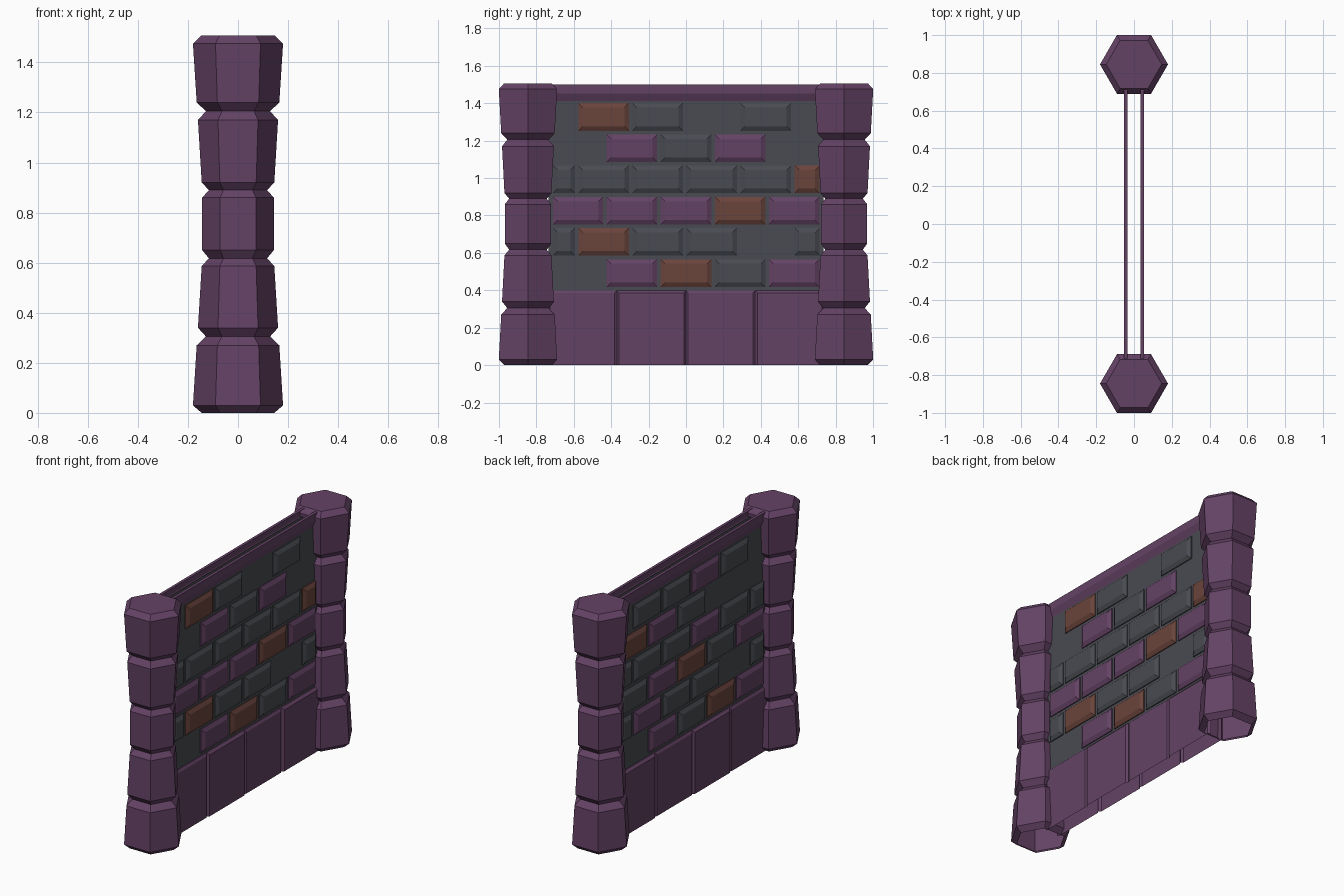
import bpy, bmesh, math

if "Cube" in bpy.data.objects:
    bpy.data.objects.remove(bpy.data.objects["Cube"])


def mat(name, rgb):
    m = bpy.data.materials.new(name)
    m.diffuse_color = (*rgb, 1)
    m.use_nodes = True
    m.node_tree.nodes["Principled BSDF"].inputs["Base Color"].default_value = m.diffuse_color
    return m


PURPLE = mat("purple_stone", (0.127, 0.055, 0.130))
GREY = mat("grey_stone", (0.066, 0.070, 0.082))
BROWN = mat("brown_brick", (0.145, 0.058, 0.045))
COLORS = {"p": PURPLE, "g": GREY, "b": BROWN}


def finish(bm, name, material, fix=False):
    if fix:
        bmesh.ops.recalc_face_normals(bm, faces=bm.faces[:])
    me = bpy.data.meshes.new(name)
    bm.to_mesh(me)
    bm.free()
    me.materials.append(material)
    ob = bpy.data.objects.new(name, me)
    bpy.context.collection.objects.link(ob)
    return ob


def quad(bm, pts, side):
    vs = [bm.verts.new((side * x, y, z)) for x, y, z in pts]
    bm.faces.new(vs if side > 0 else vs[::-1])


# hexagonal pillars of five stacked stones, open underneath: (radius, z)
PILLAR = [(.145, 0), (.18, .03), (.165, .27), (.128, .305), (.16, .34), (.145, .587),
          (.116, .617), (.143, .65), (.143, .86), (.116, .89), (.145, .92), (.16, 1.17),
          (.128, 1.205), (.165, 1.24), (.18, 1.475), (.147, 1.507)]


def pillar(name, cy):
    bm = bmesh.new()
    rings = []
    for r, z in PILLAR:
        rings.append([bm.verts.new((r * math.cos(i * math.pi / 3),
                                    cy + r * math.sin(i * math.pi / 3), z)) for i in range(6)])
    for a, b in zip(rings, rings[1:]):
        for i in range(6):
            j = (i + 1) % 6
            bm.faces.new((a[i], a[j], b[j], b[i]))
    bm.faces.new(rings[-1])
    finish(bm, name, PURPLE)


pillar("front_pillar", -.845)
pillar("back_pillar", .845)

HALF = .735     # half length of the wall between pillars
X0 = .034       # wall panel depth from the centre


# raised block with sloped edges, standing on the panel
def block(name, side, y0, y1, z0, z1, x1, inset, material):
    bm = bmesh.new()
    lip = X0 + .3 * (x1 - X0)
    loops = []
    for x, d in ((X0, 0), (lip, 0), (x1, inset)):
        loops.append([bm.verts.new((side * x, y, z)) for y, z in
                      ((y0 + d, z0 + d), (y1 - d, z0 + d), (y1 - d, z1 - d), (y0 + d, z1 - d))])
    for a, b in zip(loops, loops[1:]):
        for i in range(4):
            j = (i + 1) % 4
            bm.faces.new((a[i], a[j], b[j], b[i]))
    bm.faces.new(loops[-1])
    if side < 0:
        bmesh.ops.reverse_faces(bm, faces=bm.faces[:])
    finish(bm, name, material)


# brick rows from top to bottom; odd rows are shifted half a brick, dot = missing
RIGHT_ROWS = [".bg.g.", ".pgp.", "gggggb", "pppbp", "gbgg.g", ".pbgp"]
LEFT_ROWS = [".ggpg.", "bpg..", "gggpgg", "gpbgp", "gpgg.g", ".pgbp"]

for side, label, rows in ((1, "right", RIGHT_ROWS), (-1, "left", LEFT_ROWS)):
    # flat grey panel
    bm = bmesh.new()
    quad(bm, [(X0, -HALF, .3), (X0, HALF, .3), (X0, HALF, 1.46), (X0, -HALF, 1.46)], side)
    finish(bm, label + "_panel", GREY)

    # top trim with a sloped underside
    bm = bmesh.new()
    prof = [(X0, 1.412), (.053, 1.453), (.053, 1.5), (X0, 1.5)]
    for (xa, za), (xb, zb) in zip(prof, prof[1:]):
        quad(bm, [(xa, -HALF, za), (xa, HALF, za), (xb, HALF, zb), (xb, -HALF, zb)], side)
    finish(bm, label + "_top_trim", PURPLE)

    # base slabs, alternating slightly in depth
    for i in range(4):
        c = -.555 + .37 * i
        x1 = .054 if i % 2 else .049
        bm = bmesh.new()
        e, y0, y1 = .012, c - .185, c + .185
        quad(bm, [(x1, y0 + e, 0), (x1, y1 - e, 0), (x1, y1 - e, .385), (x1, y0 + e, .385)], side)
        quad(bm, [(.04, y0, 0), (x1, y0 + e, 0), (x1, y0 + e, .385), (.04, y0, .4)], side)
        quad(bm, [(x1, y1 - e, 0), (.04, y1, 0), (.04, y1, .4), (x1, y1 - e, .385)], side)
        quad(bm, [(x1, y0 + e, .385), (x1, y1 - e, .385), (.04, y1, .4), (.04, y0, .4)], side)
        quad(bm, [(.04, y0, .4), (.04, y1, .4), (X0, y1, .4), (X0, y0, .4)], side)
        bmesh.ops.remove_doubles(bm, verts=bm.verts[:], dist=1e-5)
        finish(bm, f"{label}_base_slab_{i + 1}", PURPLE)

    # bricks, clipped at the pillars
    for r, row in enumerate(rows):
        zc = 1.327 - .167 * r
        for i, ch in enumerate(row):
            if ch == ".":
                continue
            yc = (i - (len(row) - 1) / 2) * .289 - (.007 if len(row) == 6 else 0)
            y0, y1 = max(yc - .135, -.71), min(yc + .135, .715)
            if side < 0:
                y0, y1 = -y1, -y0
            block(f"{label}_brick_{r + 1}_{i + 1}", side, y0, y1,
                  zc - .074, zc + .074, .053, .024, COLORS[ch])
